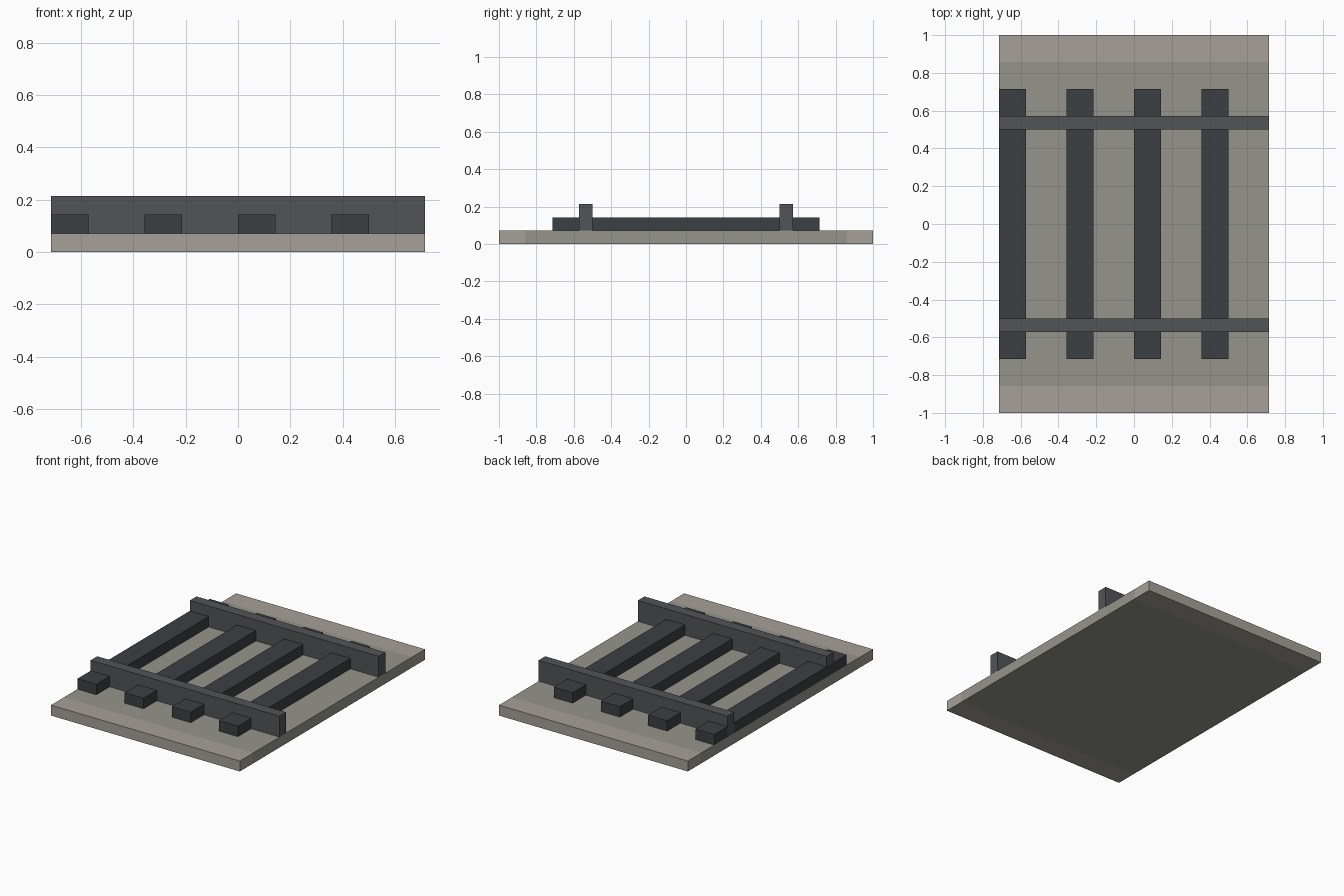
import bpy

if "Cube" in bpy.data.objects:
    bpy.data.objects.remove(bpy.data.objects["Cube"])

U = 1 / 14  # model grid unit


def material(name, rgb):
    mat = bpy.data.materials.new(name)
    mat.diffuse_color = (*rgb, 1)
    mat.use_nodes = True
    mat.node_tree.nodes["Principled BSDF"].inputs["Base Color"].default_value = mat.diffuse_color
    return mat


def box(name, lo, hi, mat):
    """Axis-aligned box between two corners given in grid units."""
    bpy.ops.mesh.primitive_cube_add(size=1)
    ob = bpy.context.object
    ob.name = name
    ob.location = [(a + b) / 2 * U for a, b in zip(lo, hi)]
    ob.scale = [(b - a) * U for a, b in zip(lo, hi)]
    bpy.ops.object.transform_apply(location=True, rotation=False, scale=True)
    ob.data.materials.append(mat)
    return ob


edge_mat = material("pale_stone", (0.38, 0.35, 0.31))
bed_mat = material("gravel", (0.30, 0.30, 0.26))
tie_mat = material("dark_tie", (0.045, 0.05, 0.055))
rail_mat = material("steel", (0.085, 0.087, 0.095))

# Gravel bed slab
box("gravel_bed", (-10, -12, 0), (10, 12, 1), bed_mat)

# Pale edge strips and rails, front and back
for side, s in (("front", -1), ("back", 1)):
    y0, y1 = sorted((12 * s, 14 * s))
    box(f"{side}_edge_strip", (-10, y0, 0), (10, y1, 1), edge_mat)
    y0, y1 = sorted((7 * s, 8 * s))
    box(f"{side}_rail", (-10, y0, 1), (10, y1, 3), rail_mat)

# Evenly spaced cross ties
for i in range(4):
    x = -10 + 5 * i
    box(f"cross_tie_{i + 1}", (x, -10, 1), (x + 2, 10, 2), tie_mat)
